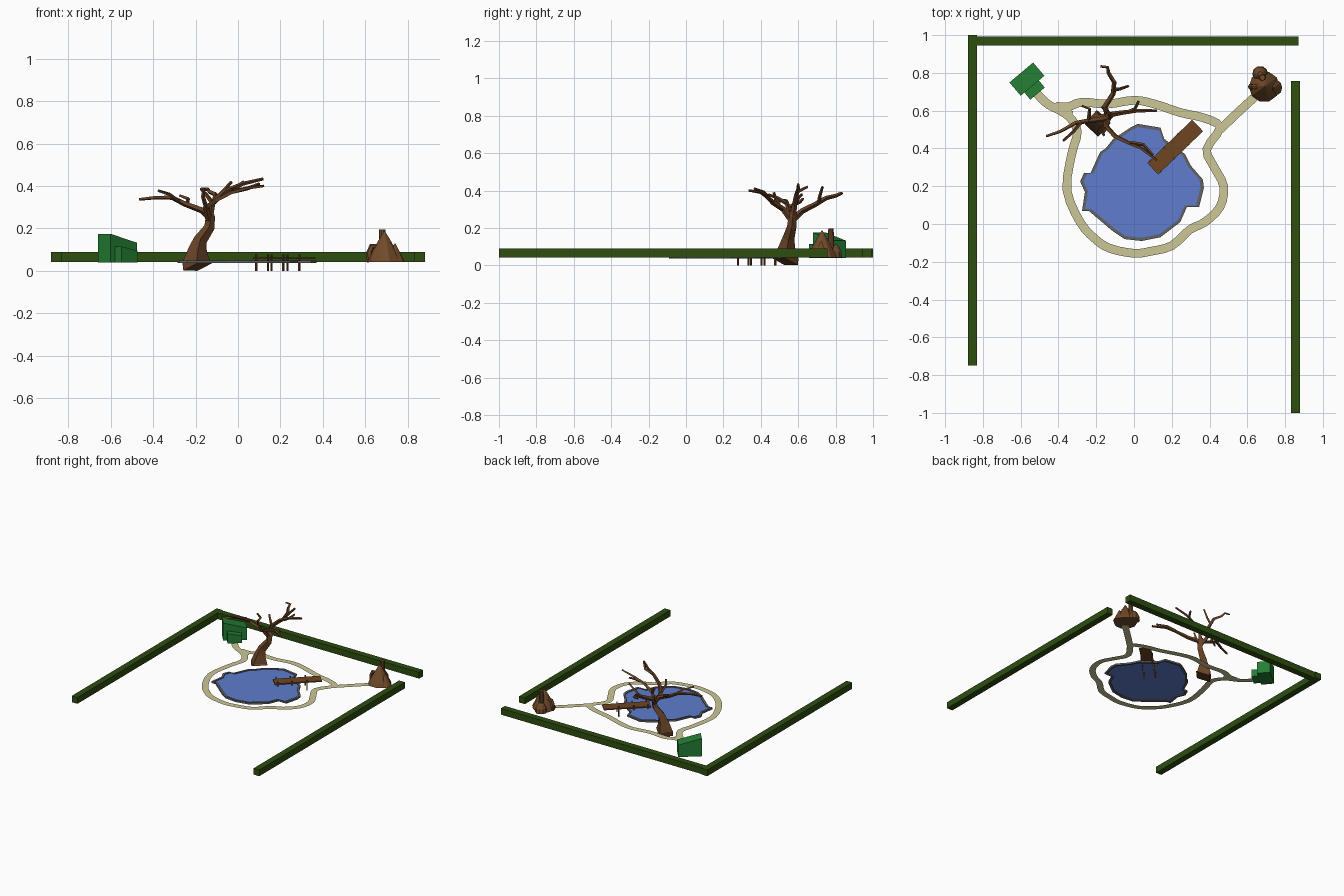
import bpy, math
from mathutils import Vector, Matrix

if "Cube" in bpy.data.objects:
    bpy.data.objects.remove(bpy.data.objects["Cube"])

def mat(name, r, g, b):
    m = bpy.data.materials.new(name)
    m.diffuse_color = (r, g, b, 1)
    m.use_nodes = True
    m.node_tree.nodes["Principled BSDF"].inputs["Base Color"].default_value = m.diffuse_color
    return m

HEDGE = mat("hedge green", .027, .075, .005)
LEAF = mat("shed green", .017, .21, .033)
WATER = mat("water blue", .115, .205, .61)
STONE = mat("stone grey", .12, .125, .14)
SAND = mat("path sand", .60, .57, .31)
PLANK = mat("plank brown", .155, .06, .016)
BARK = mat("bark brown", .14, .056, .02)
EARTH = mat("mound brown", .165, .07, .023)

def obj(name, verts, faces, m):
    me = bpy.data.meshes.new(name)
    me.from_pydata([tuple(v) for v in verts], [], faces)
    me.materials.append(m)
    o = bpy.data.objects.new(name, me)
    bpy.context.collection.objects.link(o)
    return o

def block(name, x0, x1, y0, y1, z0, z_left, z_right, m, centre=(0, 0), angle=0):
    """Box whose top may slope along its local x."""
    R = Matrix.Rotation(angle, 3, 'Z')
    pts = [(x0, y0), (x1, y0), (x1, y1), (x0, y1)]
    tops = [z_left, z_right, z_right, z_left]
    v = [Vector((*p, z0)) for p in pts] + [Vector((*p, t)) for p, t in zip(pts, tops)]
    v = [R @ p + Vector((*centre, 0)) for p in v]
    f = [(3, 2, 1, 0), (4, 5, 6, 7)] + [(i, (i + 1) % 4, (i + 1) % 4 + 4, i + 4) for i in range(4)]
    return obj(name, v, f, m)

def tube(name, pts, radii, m, n=4):
    """Tapered faceted tube along a path."""
    pts = [Vector(p) for p in pts]
    k = len(pts)
    if len(radii) == 2:
        radii = [radii[0] + (radii[1] - radii[0]) * i / (k - 1) for i in range(k)]
    v, f, u = [], [], None
    for i, p in enumerate(pts):
        t = (pts[min(i + 1, k - 1)] - pts[max(i - 1, 0)]).normalized()
        if u is None:
            u = Vector((1, 0, 0)) if abs(t.x) < .8 else Vector((0, 0, 1))
        u = (u - t * u.dot(t)).normalized()
        w = t.cross(u)
        for j in range(n):
            a = 2 * math.pi * j / n
            v.append(p + (u * math.cos(a) + w * math.sin(a)) * radii[i])
    for i in range(k - 1):
        for j in range(n):
            a, b = i * n + j, i * n + (j + 1) % n
            f.append((a, b, b + n, a + n))
    f += [tuple(reversed(range(n))), tuple(range((k - 1) * n, k * n))]
    return obj(name, v, f, m)

def ribbon(name, pts, width, z, m, closed=False, steps=3):
    """Flat strip following a smoothed path."""
    p = [Vector(q) for q in pts]
    n = len(p)
    at = (lambda i: p[i % n]) if closed else (lambda i: p[max(0, min(n - 1, i))])
    c = []
    for i in range(n if closed else n - 1):
        a, b, d, e = at(i - 1), at(i), at(i + 1), at(i + 2)
        for s in range(steps):
            t = s / steps
            c.append(.5 * (2 * b + (d - a) * t + (2 * a - 5 * b + 4 * d - e) * t * t
                           + (3 * b - a - 3 * d + e) * t ** 3))
    if not closed:
        c.append(p[-1])
    k = len(c)
    v, f = [], []
    for i in range(k):
        nxt = c[(i + 1) % k] if closed else c[min(i + 1, k - 1)]
        prv = c[i - 1] if closed else c[max(i - 1, 0)]
        t = (nxt - prv).normalized()
        side = Vector((-t.y, t.x)) * width / 2
        v += [(*(c[i] - side), z), (*(c[i] + side), z)]
    for i in range(k if closed else k - 1):
        j = (i + 1) % k
        f.append((2 * i, 2 * j, 2 * j + 1, 2 * i + 1))
    return obj(name, v, f, m)

# Hedges on three sides
block("left_hedge", -.88, -.832, -.75, 1, .042, .09, .09, HEDGE)
block("back_hedge", -.832, .87, .945, .993, .042, .09, .09, HEDGE)
block("right_hedge", .832, .88, -1, .757, .042, .09, .09, HEDGE)

# Pond: water sheet with a stone rim
shore = [(.02, .53), (.14, .51), (.16, .45), (.27, .37), (.30, .31), (.365, .235), (.37, .19),
         (.345, .09), (.28, .09), (.245, .01), (.14, -.07), (.04, -.09), (-.05, -.08), (-.11, -.04),
         (-.24, .07), (-.275, .07), (-.26, .17), (-.285, .225), (-.265, .27), (-.23, .27),
         (-.18, .38), (-.15, .40), (-.11, .45), (-.02, .51)]
shore = [Vector(p) for p in reversed(shore)]
mid = Vector((.04, .22))
inner = [mid + (p - mid) * .945 for p in shore]
n = len(shore)
obj("pond_water", [(*p, .045) for p in inner], [tuple(range(n))], WATER)
rings = [(shore, .037), (shore, .05), (inner, .05), (inner, .037)]
v = [(*p, z) for ring, z in rings for p in ring]
f = [(r * n + i, r * n + (i + 1) % n, (r + 1) % 4 * n + (i + 1) % n, (r + 1) % 4 * n + i)
     for r in range(4) for i in range(n)]
obj("pond_rim", v, f, STONE)

# Sand path around the pond with two branches
ribbon("path_loop", [(.455, .51), (.385, .395), (.425, .30), (.475, .20), (.455, .09), (.375, .01),
       (.295, -.03), (.2, -.115), (.085, -.145), (0, -.155), (-.125, -.13), (-.205, -.08),
       (-.285, .01), (-.355, .18), (-.33, .37), (-.30, .49), (-.345, .57), (-.42, .62), (-.35, .62),
       (-.275, .645), (-.14, .635), (0, .655), (.11, .635), (.245, .59), (.375, .56)][::-1],
       .046, .041, SAND, True)
ribbon("path_to_shed", [(-.54, .72), (-.47, .645), (-.41, .61), (-.33, .575)], .046, .0405, SAND)
ribbon("path_to_mound", [(.67, .70), (.56, .60), (.455, .50)], .046, .0405, SAND)

# Green shed with sloping roof and a porch
shed = dict(centre=(-.567, .767), angle=math.radians(40))
block("shed_body", -.082, .082, -.046, .046, .04, .175, .132, LEAF, **shed)
block("shed_porch", -.056, .044, -.095, -.046, .04, .115, .095, LEAF, **shed)

# Plank jetty on six posts
jetty = dict(centre=(.218, .407), angle=math.radians(44))
block("jetty_deck", -.165, .165, -.042, .042, .056, .064, .064, PLANK, **jetty)
for i, x in enumerate((-.145, -.045, .06)):
    for s in (-1, 1):
        block(f"jetty_post_{i}_{'front' if s < 0 else 'back'}", x - .004, x + .004,
              s * .04 - .004, s * .04 + .004, 0, .078, .078, PLANK, **jetty)

# Earth mound: cluster of cones
def spire(name, x, y, profile):
    tube(name, [(x, y, z) for r, z in profile], [r for r, z in profile] , EARTH, 10)
spire("mound_main", .69, .727, [(.082, .042), (.07, .07), (.045, .115), (.022, .155), (.003, .185)])
spire("mound_right", .74, .722, [(.045, .042), (.024, .085), (.003, .128)])
spire("mound_back", .668, .795, [(.042, .042), (.038, .075), (.024, .1), (.012, .112)])
spire("mound_chimney", .68, .775, [(.022, .042), (.018, .12), (.015, .196)])
tube("mound_left_arch", [(.625, .727, .042), (.618, .727, .085), (.63, .727, .115), (.655, .727, .115)],
     [.017, .012], EARTH, 6)

# Tree: four-sided trunk, bare forked branches
tube("tree_trunk", [(-.19, .53, .019), (-.196, .536, .041), (-.19, .54, .1), (-.178, .548, .145),
     (-.135, .565, .205), (-.13, .57, .255), (-.14, .575, .29)],
     [.07, .066, .044, .032, .025, .022, .016], BARK)
branches = {
    "left": [(-.13, .565, .25), (-.17, .555, .285), (-.25, .545, .315), (-.31, .535, .345),
             (-.39, .49, .345), (-.465, .465, .337)],
    "left_fork": [(-.28, .54, .33), (-.32, .49, .36), (-.375, .44, .378)],
    "left_twig": [(-.24, .547, .31), (-.235, .61, .34), (-.275, .625, .355)],
    "back": [(-.135, .57, .24), (-.155, .62, .29), (-.11, .69, .325), (-.105, .75, .36),
             (-.135, .80, .372), (-.14, .83, .385), (-.178, .835, .385)],
    "back_fork": [(-.11, .71, .335), (-.075, .715, .37), (-.03, .73, .42)],
    "front": [(-.135, .565, .24), (-.15, .52, .30), (-.10, .465, .335), (-.03, .43, .37),
              (.04, .40, .39), (.12, .338, .40)],
    "front_fork": [(-.02, .43, .375), (.05, .42, .39), (.10, .365, .41)],
    "front_twig": [(-.15, .51, .30), (-.165, .48, .35), (-.16, .47, .39)],
    "right": [(-.135, .57, .25), (-.12, .58, .32), (-.06, .59, .375), (.02, .60, .41), (.12, .60, .434)],
    "right_fork": [(-.03, .593, .385), (.005, .61, .40), (.025, .65, .42)],
    "upper_twig": [(-.12, .58, .32), (-.15, .60, .36), (-.17, .62, .38)],
}
for name, pts in branches.items():
    big = len(pts) > 3
    tube("branch_" + name, pts, [.017 if big else .011, .007], BARK)
